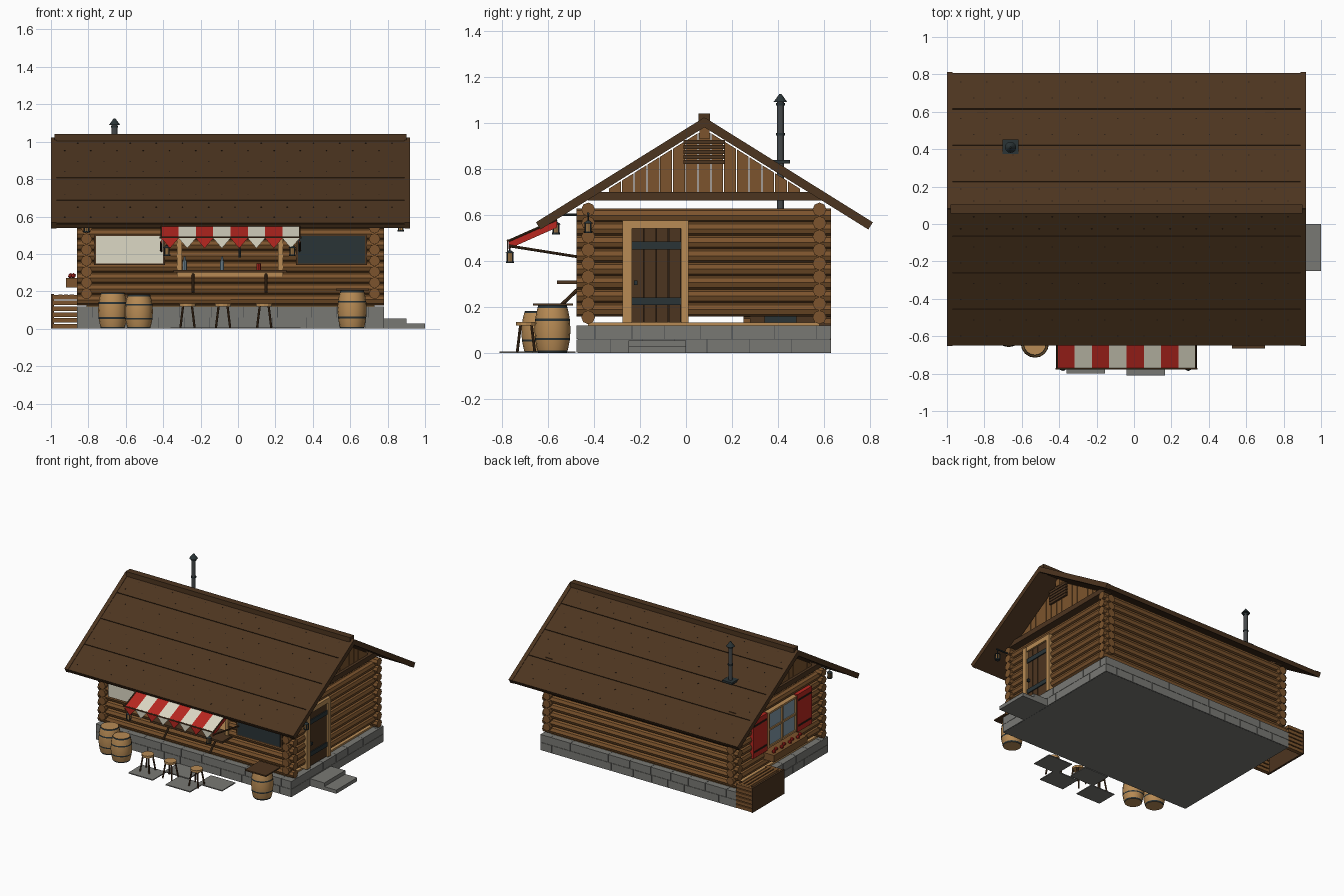
import bpy, bmesh, math, random
from mathutils import Matrix, Vector

random.seed(4)
cube = bpy.data.objects.get("Cube")
if cube:
    bpy.data.objects.remove(cube)


def material(name, *rgb):
    mat = bpy.data.materials.new(name)
    mat.use_nodes = True
    mat.diffuse_color = (*rgb, 1)
    mat.node_tree.nodes["Principled BSDF"].inputs["Base Color"].default_value = (*rgb, 1)
    return mat


dark_wood = material("dark wood", 0.073, 0.035, 0.014)
log_wood = material("log brown", 0.2, 0.088, 0.026)
pale_wood = material("pale wood", 0.48, 0.26, 0.09)
stone = material("grey stone", 0.19, 0.19, 0.175)
pipe_grey = material("pipe grey", 0.06, 0.065, 0.068)
iron = material("dark iron", 0.023, 0.034, 0.037)
red = material("red paint", 0.48, 0.02, 0.014)
cream = material("cream cloth", 0.72, 0.69, 0.56)
glass = material("blue glass", 0.22, 0.32, 0.39)
seam = material("seam brown", 0.025, 0.014, 0.008)


def finish(bm, name, *mats):
    mesh = bpy.data.meshes.new(name)
    bm.to_mesh(mesh)
    bm.free()
    for mat in mats:
        mesh.materials.append(mat)
    obj = bpy.data.objects.new(name, mesh)
    bpy.context.collection.objects.link(obj)
    return obj


def block(bm, xs, ys, zs, frame=None):
    size = [b - a for a, b in (xs, ys, zs)]
    mid = [(a + b) / 2 for a, b in (xs, ys, zs)]
    m = Matrix.Translation(mid) @ Matrix.Diagonal((*size, 1))
    return bmesh.ops.create_cube(bm, size=1, matrix=frame @ m if frame else m)["verts"]


def rod(bm, p, q, r, r_end=None, sides=8):
    p, q = Vector(p), Vector(q)
    turn = (q - p).to_track_quat('Z', 'Y').to_matrix().to_4x4()
    bmesh.ops.create_cone(bm, cap_ends=True, segments=sides, radius1=r,
                          radius2=r if r_end is None else r_end, depth=(q - p).length,
                          matrix=Matrix.Translation((p + q) / 2) @ turn)


def box_part(name, mat, *boxes):
    bm = bmesh.new()
    for b in boxes:
        block(bm, *b)
    return finish(bm, name, mat)


def rod_part(name, mat, *rods):
    bm = bmesh.new()
    for r in rods:
        rod(bm, *r)
    return finish(bm, name, mat)


LEFT, RIGHT, FRONT, BACK = -0.81, 0.73, -0.425, 0.58
MID, OUT = 0.08, 0.05

# Stone foundation: dark joints at the sides, plain stone below
bm = bmesh.new()
block(bm, (LEFT - 0.045, RIGHT + 0.045), (FRONT - 0.045, BACK + 0.045), (0, 0.118))
bm.normal_update()
for f in bm.faces:
    f.material_index = 0 if f.normal.z < -0.5 else 1
finish(bm, "foundation_core", stone, pipe_grey)
bm = bmesh.new()
for row in range(2):
    zs = (row * 0.06 + 0.001, row * 0.06 + 0.059)
    for lo, hi, a, b in ((LEFT - OUT, RIGHT + OUT, FRONT, BACK), (FRONT - OUT, BACK + OUT, LEFT, RIGHT)):
        at = lo
        while at < hi:
            end = min(hi, at + (0.08 if row and at == lo else random.uniform(0.13, 0.19)))
            span = (at + 0.0015, end - 0.0015)
            for edge in ((a - OUT, a), (b, b + OUT)):
                block(bm, *((span, edge) if a == FRONT else (edge, span)), zs)
            at = end
finish(bm, "foundation_stones", stone)
box_part("floor", pale_wood, ((LEFT, RIGHT), (FRONT, BACK), (0.118, 0.132)))
box_part("door_steps", stone, ((0.78, 0.9), (-0.25, 0), (0, 0.055)), ((0.78, 1), (-0.25, 0), (0, 0.027)))

# Log walls, split around their openings
def log_wall(name, rows, base, lo, hi, place, gap=None):
    bm = bmesh.new()
    for i in range(rows):
        z = base + i * 0.0585
        spans = [(lo, hi)]
        if gap and gap[2] < z < gap[3]:
            spans = [(lo, gap[0]), (gap[1], hi)]
        for a, b in spans:
            rod(bm, place(a, z), place(b, z), 0.03)
    finish(bm, name, log_wood)


ends_x, ends_y = (LEFT - OUT, RIGHT + OUT), (FRONT - OUT, BACK + OUT)
log_wall("front_wall", 9, 0.155, *ends_x, lambda t, z: (t, FRONT, z), (-0.32, 0.24, 0.29, 0.54))
log_wall("back_wall", 9, 0.155, *ends_x, lambda t, z: (t, BACK, z))
log_wall("left_wall", 8, 0.188, *ends_y, lambda t, z: (LEFT, t, z))
log_wall("right_wall", 8, 0.188, *ends_y, lambda t, z: (RIGHT, t, z), (-0.25, -0.01, 0.1, 0.57))

# Roof slopes made of long planks with nails and rake boards
run, drop = 0.73, 0.455
length = math.hypot(run, drop)
planks, under, rakes, nails = (bmesh.new() for _ in range(4))
joints = [length * f for f in (0, 0.2, 0.467, 0.733, 1)]
for s in (-1, 1):
    down = Vector((0, s * run, -drop)) / length
    up = Vector((0, s * drop, run)) / length
    frame = Matrix(((1, 0, 0, 0), (0, down.y, up.y, MID), (0, down.z, up.z, 1.02), (0, 0, 0, 1)))
    block(under, (-0.97, 0.89), (0, length), (-0.03, -0.008), frame)
    for x in (-1, 0.89):
        block(rakes, (x, x + 0.03), (0, length), (-0.034, 0.003), frame)
    for t0, t1 in zip(joints, joints[1:]):
        block(planks, (-0.97, 0.89), (t0 + 0.002, t1 - 0.002), (-0.01, 0), frame)
        for j in range(26):
            x, t = -0.93 + j * 0.07, t0 + (0.28 if j % 2 else 0.72) * (t1 - t0)
            block(nails, (x, x + 0.007), (t, t + 0.006), (0, 0.001), frame)
finish(planks, "roof_planks", dark_wood)
finish(under, "roof_underlay", dark_wood)
finish(rakes, "rake_boards", dark_wood)
finish(nails, "roof_nails", seam)
box_part("ridge_cap", dark_wood, ((-0.98, 0.9), (MID - 0.025, MID + 0.025), (0.995, 1.04)))

# Gables with spaced vertical boards cut to the slope, and a louvre
for side, x, s in (("left", LEFT, -1), ("right", RIGHT, 1)):
    bm = bmesh.new()
    for i in range(-7, 8):
        y = MID + i * 0.0555
        for v in block(bm, (x - 0.01, x + 0.01), (y - 0.0258, y + 0.0258), (0.69, 0.9)):
            if v.co.z > 0.8:
                v.co.z = 0.972 - abs(v.co.y - MID) * drop / run
    finish(bm, side + "_gable_boards", log_wood)
    box_part(side + "_gable_beam", dark_wood, ((x - 0.03, x + 0.03), (FRONT, BACK + 0.02), (0.662, 0.7)))
    box_part(side + "_king_post", log_wood, ((x - 0.025, x + 0.025), (MID - 0.022, MID + 0.022), (0.93, 0.99)))
    face = sorted((x + s * 0.01, x + s * 0.025))
    box_part(side + "_louvre", dark_wood, *[(face, (MID - 0.09, MID + 0.09), (z, z + 0.017))
                                           for z in (0.82, 0.842, 0.864, 0.886, 0.908)])

# Plank door with frame and straps
box_part("door_frame", pale_wood, ((0.7, 0.772), (-0.275, -0.235), (0.13, 0.575)),
         ((0.7, 0.772), (-0.022, 0.01), (0.13, 0.575)), ((0.7, 0.771), (-0.24, -0.02), (0.54, 0.575)))
w = 0.0535
box_part("door_planks", dark_wood, *[((0.72, 0.758), (-0.235 + i * w, -0.238 + (i + 1) * w), (0.132, 0.54))
                                     for i in range(4)])
box_part("door_backing", seam, ((0.715, 0.73), (-0.235, -0.022), (0.132, 0.54)))
box_part("door_straps", iron, *[((0.755, 0.765), (-0.235, -0.022), (z, z + 0.033)) for z in (0.208, 0.45)],
         ((0.755, 0.775), (-0.225, -0.21), (0.295, 0.315)))

# Left window, shutters and flower box
wx = LEFT - OUT
box_part("window_glass", glass, ((wx + 0.015, LEFT), (-0.1, 0.22), (0.305, 0.555)))
box_part("window_frame", pale_wood, *[((wx + 0.004, LEFT), (y, y + 0.015), (0.3, 0.565)) for y in (-0.11, 0.052, 0.215)],
         *[((wx + 0.006, LEFT), (-0.11, 0.23), (z, z + 0.014)) for z in (0.297, 0.425, 0.551)])
box_part("window_shutters", red, *[((wx + 0.008, LEFT), (y, y + 0.17), (0.285, 0.57)) for y in (0.24, -0.29)])
box_part("shutter_battens", seam, *[((wx + 0.004, LEFT), (y + 0.01, y + 0.16), (z, z + 0.012))
                                    for y in (0.24, -0.29) for z in (0.325, 0.52)])
box_part("flower_box", log_wood, ((wx - 0.06, LEFT), (-0.14, 0.26), (0.22, 0.272)))
bm = bmesh.new()
for i in range(8):
    spot = (wx - 0.02 - 0.015 * (i % 2), -0.11 + i * 0.048, 0.283)
    bmesh.ops.create_icosphere(bm, subdivisions=1, radius=0.015, matrix=Matrix.Translation(spot))
finish(bm, "flowers", red)

# Slatted wood store beside the left wall
box_part("store_slats", log_wood, *[((-0.99, wx), ys, (i * 0.031 + 0.002, i * 0.031 + 0.026))
                                    for i in range(6) for ys in ((0.25, 0.28), (0.6, 0.63))],
         *[((x, x + 0.022), (0.25, 0.63), (0.16, 0.182)) for x in (-0.96, -0.93, -0.9)])
box_part("store_board", dark_wood, ((-1, -0.985), (0.25, 0.63), (0, 0.186)))

# Front boards, serving hatch and counter
box_part("board_frames", dark_wood, *[((x, x + 0.38), (FRONT - 0.035, FRONT), (0.34, 0.505)) for x in (-0.77, 0.31)])
box_part("cream_board", cream, ((-0.76, -0.4), (FRONT - 0.04, FRONT), (0.35, 0.495)))
box_part("chalk_board", iron, ((0.32, 0.68), (FRONT - 0.04, FRONT), (0.35, 0.495)))
box_part("hatch_frame", pale_wood, *[((x, x + 0.025), (FRONT - 0.035, FRONT + 0.03), (0.29, 0.56)) for x in (-0.325, 0.215)],
         ((-0.325, 0.24), (FRONT - 0.035, FRONT + 0.03), (0.28, 0.3)))
box_part("counter", dark_wood, ((-0.345, 0.26), (-0.56, FRONT + 0.03), (0.3, 0.315)))
rod_part("counter_struts", dark_wood, *[((x, -0.555, 0.195), (x, FRONT - 0.02, 0.3), 0.008) for x in (-0.24, 0.15)])
bm = bmesh.new()
for x in (-0.285, -0.085):
    rod(bm, (x, FRONT, 0.315), (x, FRONT, 0.36), 0.011)
    rod(bm, (x, FRONT, 0.36), (x, FRONT, 0.385), 0.009, 0.004)
finish(bm, "bottles", glass)
rod_part("red_cup", red, ((0.11, FRONT, 0.315), (0.11, FRONT, 0.35), 0.012))
rod_part("hanging_ladle", iron, ((0.01, FRONT, 0.43), (0.01, FRONT, 0.55), 0.003), ((0.01, FRONT, 0.38), (0.01, FRONT, 0.43), 0.007))

# Striped awning with pennants and red side flaps
bm = bmesh.new()
stripe, x0 = 0.0925, -0.41
x1 = x0 + 8 * stripe
lip, top = (-0.77, 0.487), (-0.56, 0.58)


def sheet(points, index):
    face = bm.faces.new([bm.verts.new(p) for p in points])
    face.material_index = index


for i in range(8):
    a, b = x0 + i * stripe, x0 + (i + 1) * stripe
    sheet(((a, *lip), (b, *lip), (b, *top), (a, *top)), i % 2)
    sheet((((a + b) / 2, -0.778, 0.43), (b, -0.778, 0.484), (a, -0.778, 0.484)), i % 2)
for x, order in ((x0, 1), (x1, -1)):
    sheet(((x, *lip), (x, *top), (x, top[0], top[1] - 0.035), (x, lip[0], lip[1] - 0.035))[::order], 0)
awning = finish(bm, "awning", red, cream)
thick = awning.modifiers.new("thickness", 'SOLIDIFY')
thick.thickness = 0.005
rod_part("awning_bars", dark_wood, ((x0 - 0.01, -0.774, 0.488), (x1 + 0.01, -0.774, 0.488), 0.005),
         *[((x, -0.77, 0.465), (x, FRONT - 0.03, 0.415), 0.006) for x in (x0, x1)],
         *[((x, *lip), (x, *top), 0.005) for x in (x0, x1)])

# Lanterns
def lantern(name, x, y, top):
    rod_part(name + "_metal", iron, ((x, y, top), (x, y, top + 0.03), 0.003), ((x, y, top - 0.012), (x, y, top), 0.021, 0.006),
             ((x, y, top - 0.055), (x, y, top - 0.048), 0.018),
             *[((x + i * 0.012, y + j * 0.012, top - 0.05), (x + i * 0.012, y + j * 0.012, top - 0.01), 0.003)
               for i in (-1, 1) for j in (-1, 1)])
    rod_part(name + "_light", pale_wood, ((x, y, top - 0.048), (x, y, top - 0.012), 0.012))


for name, x, y, z in (("left_awning_lantern", -0.38, -0.765, 0.445), ("right_awning_lantern", 0.29, -0.765, 0.445),
                      ("door_lantern", 0.87, FRONT, 0.575), ("corner_lantern", LEFT, -0.565, 0.57)):
    lantern(name, x, y, z)
rod_part("lantern_arms", iron, ((RIGHT, FRONT, 0.605), (0.88, FRONT, 0.605), 0.006),
         ((LEFT, FRONT, 0.6), (LEFT, -0.575, 0.6), 0.006))

# Barrels with iron hoops
def barrel(name, x, y, r, h):
    bm = bmesh.new()
    rings = []
    for f in (0, 0.05, 0.14, 0.27, 0.32, 0.5, 0.68, 0.73, 0.86, 0.95, 1):
        rad = r * (1 - 0.8 * (f - 0.5) ** 2)
        rings.append([bm.verts.new((x + rad * math.cos(k * math.pi / 8), y + rad * math.sin(k * math.pi / 8), f * h))
                      for k in range(16)])
    for i, (low, high) in enumerate(zip(rings, rings[1:])):
        for k in range(16):
            n = (k + 1) % 16
            bm.faces.new((low[k], low[n], high[n], high[k])).material_index = i in (0, 3, 6, 9)
    bm.faces.new(rings[0][::-1])
    lid = bm.faces.new(rings[-1])
    bmesh.ops.inset_region(bm, faces=[lid], thickness=0.006, depth=-0.006)
    mesh = finish(bm, name, pale_wood, iron).data
    mesh.shade_smooth()
    mesh.set_sharp_from_angle(angle=math.radians(35))


barrel("left_barrel", -0.67, -0.58, 0.078, 0.195)
barrel("second_barrel", -0.53, -0.64, 0.075, 0.182)
barrel("table_barrel", 0.61, -0.58, 0.078, 0.205)
box_part("barrel_table_top", dark_wood, ((0.525, 0.7), (-0.665, -0.49), (0.205, 0.215)))

# Stools on paving slabs
for i, x in enumerate((-0.27, -0.08, 0.14)):
    y = -0.695
    rod_part(f"stool_seat_{i}", pale_wood, ((x, y, 0.118), (x, y, 0.134), 0.043, 0.043, 12))
    rod_part(f"stool_legs_{i}", dark_wood, *[((x + a * 0.038, y + b * 0.038, 0.005), (x + a * 0.024, y + b * 0.024, 0.12), 0.006)
                                             for a in (-1, 1) for b in (-1, 1)])
box_part("paving_slabs", stone, *[((x, x + 0.205), (y, y + 0.16), (0, 0.007))
                                  for x, y in ((-0.36, -0.8), (-0.17, -0.64), (-0.04, -0.81), (0.13, -0.67))])

# Stove and chimney pipe
cx, cy = -0.66, 0.41
box_part("stove", iron, ((cx - 0.07, cx + 0.07), (cy - 0.07, cy + 0.07), (0.132, 0.34)),
         ((cx - 0.042, cx + 0.042), (cy - 0.042, cy + 0.042), (0.822, 0.837)))
rod_part("chimney_pipe", pipe_grey, ((cx, cy, 0.33), (cx, cy, 1.09), 0.015, 0.015, 12))
rod_part("chimney_cap", iron, *[((cx, cy, z), (cx, cy, z + 0.01), 0.019, 0.019, 12) for z in (0.945, 1.075)],
         ((cx, cy, 1.09), (cx, cy, 1.125), 0.03, 0.004, 12))
